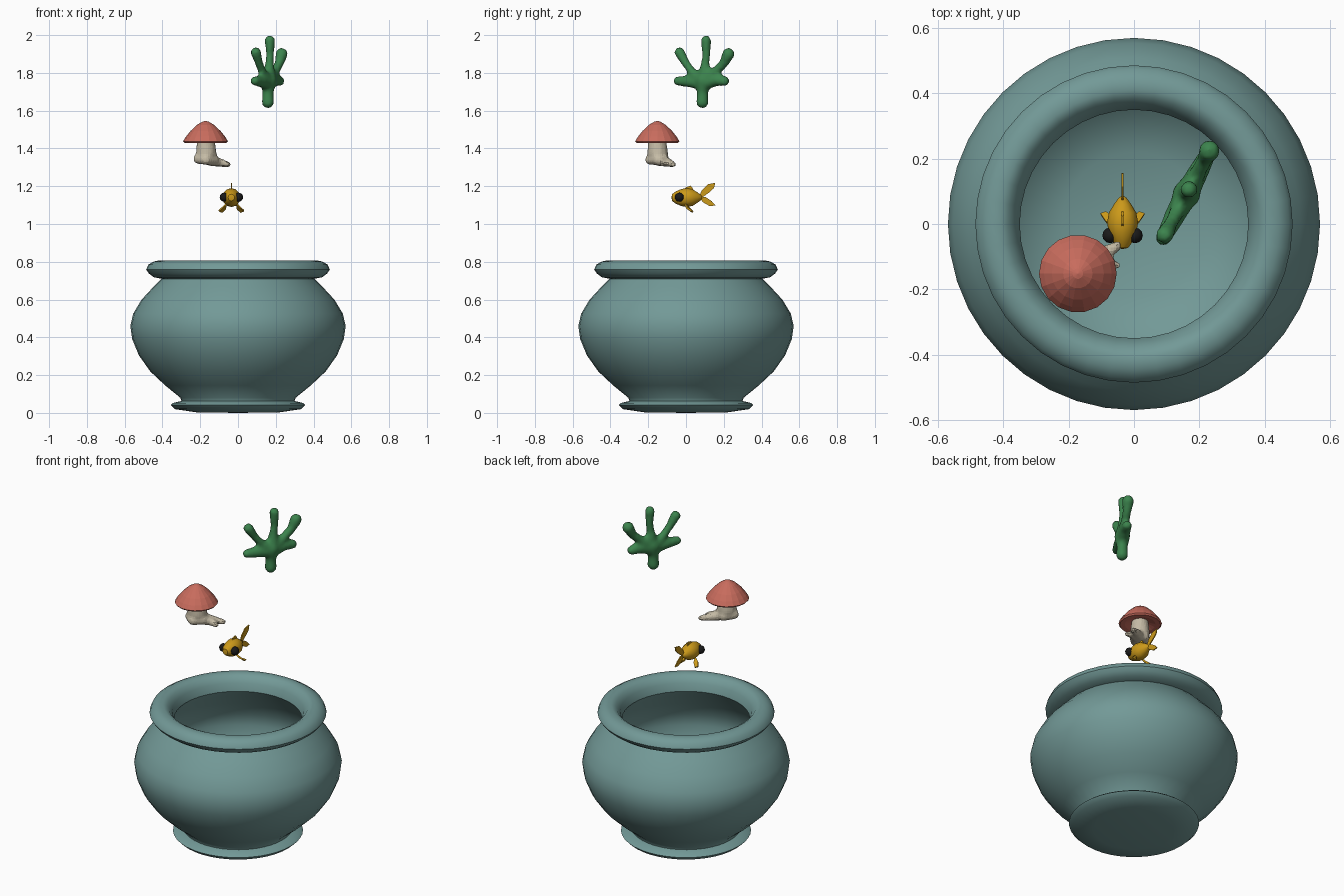
import bpy, bmesh
from math import sin, cos, pi, radians
from mathutils import Matrix, Vector


def material(name, rgb):
    m = bpy.data.materials.new(name)
    m.diffuse_color = (*rgb, 1)
    return m


TEAL = material("teal", (0.17, 0.32, 0.31))
RED = material("red", (0.58, 0.15, 0.11))
CREAM = material("cream", (0.56, 0.50, 0.38))
GREEN = material("green", (0.045, 0.23, 0.075))
GOLD = material("gold", (0.60, 0.32, 0.01))
BLACK = material("black", (0.01, 0.01, 0.01))


def finish(name, bm, mat, smooth=None):
    bmesh.ops.recalc_face_normals(bm, faces=bm.faces)
    me = bpy.data.meshes.new(name)
    bm.to_mesh(me)
    bm.free()
    me.materials.append(mat)
    ob = bpy.data.objects.new(name, me)
    bpy.context.collection.objects.link(ob)
    if smooth:
        bpy.ops.object.select_all(action='DESELECT')
        ob.select_set(True)
        bpy.context.view_layer.objects.active = ob
        bpy.ops.object.shade_smooth_by_angle(angle=radians(smooth))
    return ob


def lathe(name, profile, seg, mat, matrix=Matrix(), smooth=None):
    """Spin (radius, height) points; radius 0 ends close in a point."""
    bm = bmesh.new()
    rings = []
    for r, z in profile:
        n = 1 if r == 0 else seg
        rings.append([bm.verts.new((r * cos(2 * pi * i / seg), r * sin(2 * pi * i / seg), z))
                      for i in range(n)])
    for a, b in zip(rings, rings[1:]):
        for i in range(seg):
            j = (i + 1) % seg
            quad = [a[i % len(a)], a[j % len(a)], b[j % len(b)], b[i % len(b)]]
            bm.faces.new(list(dict.fromkeys(quad)))
    bm.transform(matrix)
    return finish(name, bm, mat, smooth)


def blobs(name, paths, mat, voxel, smooth):
    """Chains of (x, y, z, radius) fused into one organic skin."""
    bm = bmesh.new()
    for path in paths:
        for a, b in zip(path, path[1:]):
            a, b = Vector(a), Vector(b)
            steps = max(2, int((b - a).length / 0.012))
            for k in range(steps + 1):
                p = a.lerp(b, k / steps)
                bmesh.ops.create_icosphere(bm, subdivisions=2, radius=p[3],
                                           matrix=Matrix.Translation(p.to_3d()))
    ob = finish(name, bm, mat)
    rm = ob.modifiers.new("fuse", 'REMESH')
    rm.mode = 'VOXEL'
    rm.voxel_size = voxel
    rm.use_smooth_shade = smooth
    sm = ob.modifiers.new("soften", 'SMOOTH')
    sm.iterations = 2
    return ob


def fin(name, pts, mat, thick=0.006):
    bm = bmesh.new()
    bm.faces.new([bm.verts.new(p) for p in pts])
    ob = finish(name, bm, mat)
    s = ob.modifiers.new("thickness", 'SOLIDIFY')
    s.thickness = thick
    s.offset = 0
    return ob


# Bowl: outside, rolled rim, then hollow inside
lathe("bowl", [
    (0, 0), (0.22, 0.003), (0.335, 0.02), (0.357, 0.042), (0.345, 0.052), (0.30, 0.063),
    (0.305, 0.08), (0.385, 0.145), (0.465, 0.22), (0.525, 0.305), (0.56, 0.39),
    (0.57, 0.46), (0.555, 0.525), (0.51, 0.60), (0.45, 0.665), (0.405, 0.71),
    (0.445, 0.718), (0.472, 0.738), (0.486, 0.758), (0.475, 0.785), (0.445, 0.802),
    (0.41, 0.808), (0.385, 0.795), (0.362, 0.765), (0.35, 0.72), (0.38, 0.68),
    (0.45, 0.60), (0.505, 0.51), (0.515, 0.44), (0.49, 0.34), (0.42, 0.23),
    (0.33, 0.14), (0.22, 0.09), (0, 0.08)], 40, TEAL, smooth=50)

# Mushroom: faceted cap and stem with a spreading root
lathe("mushroom_cap", [
    (0, 1.546), (0.016, 1.542), (0.045, 1.525), (0.08, 1.492), (0.104, 1.462),
    (0.119, 1.438), (0.112, 1.43), (0.085, 1.432), (0.05, 1.445), (0, 1.45)],
    18, RED, Matrix.Translation((-0.172, -0.152, 0)))
blobs("mushroom_stem", [
    [(-0.17, -0.152, 1.435, 0.05), (-0.168, -0.15, 1.37, 0.057)],
    [(-0.21, -0.16, 1.345, 0.028), (-0.17, -0.19, 1.34, 0.028), (-0.13, -0.15, 1.34, 0.03),
     (-0.17, -0.115, 1.34, 0.028), (-0.21, -0.16, 1.345, 0.028)],
    [(-0.14, -0.14, 1.335, 0.03), (-0.09, -0.12, 1.325, 0.022), (-0.058, -0.127, 1.318, 0.016)],
    [(-0.14, -0.12, 1.335, 0.03), (-0.085, -0.085, 1.322, 0.022), (-0.052, -0.068, 1.315, 0.017)],
], CREAM, 0.011, False)

# Coral plant: branches drawn in a vertical plane that is turned about z
def coral(*pts):
    return [(0.16 + 0.53 * (y - 0.09), y, z, r) for y, z, r in pts]


blobs("coral_plant", [
    coral((0.087, 1.645, 0.034), (0.088, 1.70, 0.031), (0.092, 1.76, 0.045)),
    coral((0.095, 1.76, 0.04), (0.103, 1.86, 0.022), (0.108, 1.90, 0.023), (0.106, 1.972, 0.028)),
    coral((0.08, 1.76, 0.038), (0.035, 1.80, 0.024), (0.0, 1.85, 0.022), (-0.034, 1.908, 0.029)),
    coral((0.08, 1.745, 0.037), (0.02, 1.755, 0.033), (-0.042, 1.757, 0.026)),
    coral((0.10, 1.76, 0.038), (0.16, 1.81, 0.025), (0.20, 1.85, 0.025), (0.224, 1.90, 0.034)),
    coral((0.10, 1.745, 0.037), (0.16, 1.762, 0.033), (0.203, 1.757, 0.028)),
], GREEN, 0.012, True)

# Fish: body spun along y, narrowed in x
X = -0.035
lathe("fish_body", [
    (0, -0.077), (0.018, -0.073), (0.032, -0.055), (0.045, -0.025), (0.05, 0.005),
    (0.044, 0.035), (0.028, 0.06), (0.013, 0.08), (0, 0.088)], 12, GOLD,
    Matrix.Translation((X, 0, 1.14)) @ Matrix.Diagonal((0.95, 1, 1, 1))
    @ Matrix.Rotation(radians(-90), 4, 'X'), smooth=35)
fin("fish_dorsal_fin", [(X, -0.015, 1.175), (X, 0.0, 1.195), (X, 0.025, 1.203),
                        (X, 0.035, 1.19), (X, 0.045, 1.165)], GOLD)
fin("fish_tail_upper", [(X, 0.065, 1.138), (X, 0.085, 1.18), (X, 0.115, 1.21), (X, 0.155, 1.218),
                        (X, 0.148, 1.19), (X, 0.12, 1.165), (X, 0.085, 1.14)], GOLD)
fin("fish_tail_lower", [(X, 0.065, 1.148), (X, 0.105, 1.142), (X, 0.135, 1.122), (X, 0.157, 1.098),
                        (X, 0.125, 1.095), (X, 0.09, 1.115)], GOLD)
for side, s in (("left", -1), ("right", 1)):
    fin(f"fish_{side}_fin", [(X + s * 0.025, -0.005, 1.108), (X + s * 0.05, 0.005, 1.085),
                             (X + s * 0.067, 0.03, 1.07), (X + s * 0.05, 0.036, 1.063),
                             (X + s * 0.03, 0.02, 1.08)], GOLD, 0.01)
    bm = bmesh.new()
    bmesh.ops.create_uvsphere(bm, u_segments=12, v_segments=8, radius=0.024,
                              matrix=Matrix.Translation((X + s * 0.038, -0.035, 1.142)))
    finish(f"fish_{side}_eye", bm, BLACK, smooth=60)
